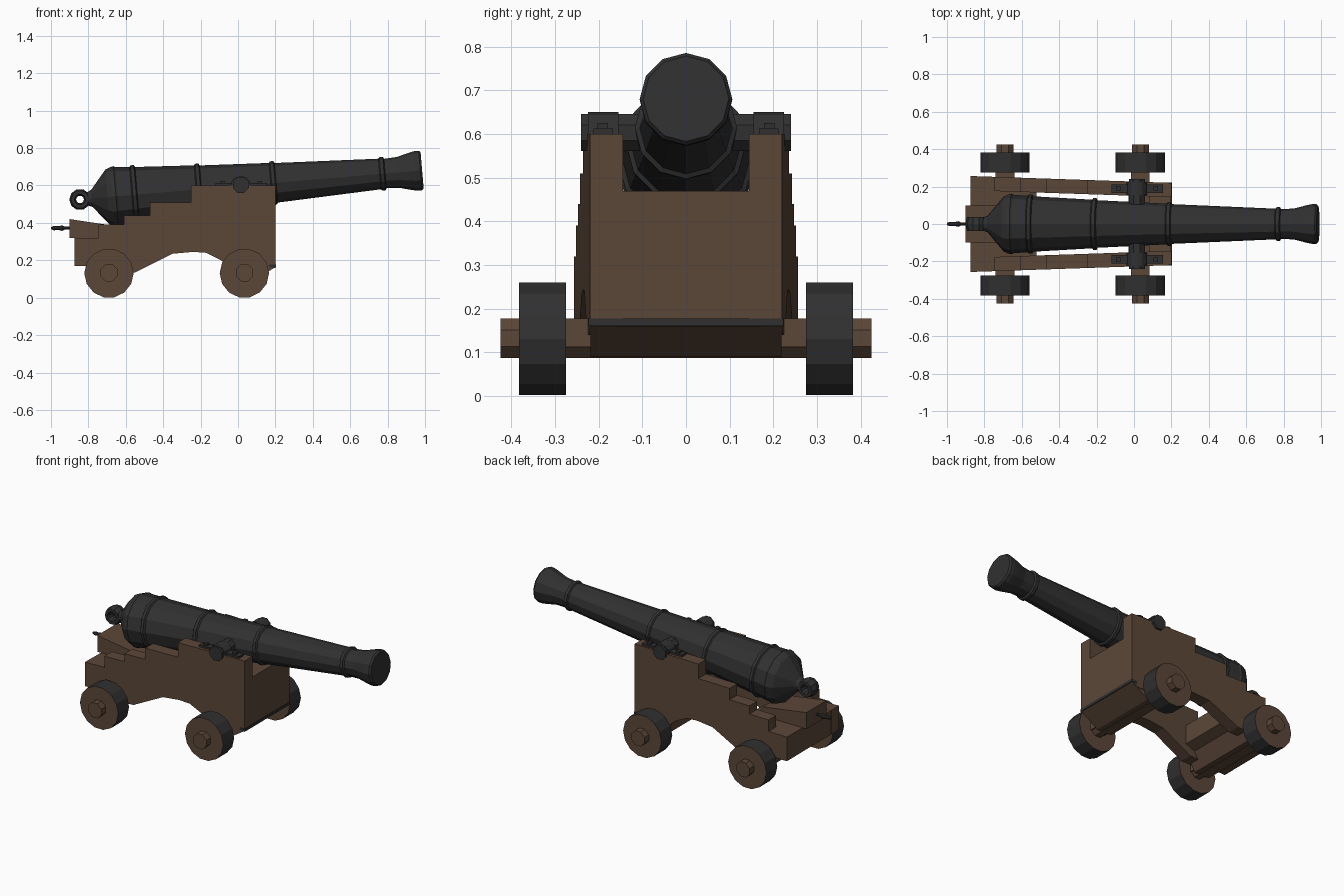
import bpy, bmesh, math
from mathutils import Matrix, Vector

if "Cube" in bpy.data.objects:
    bpy.data.objects.remove(bpy.data.objects["Cube"])


def material(name, rgb):
    m = bpy.data.materials.new(name)
    m.diffuse_color = (*rgb, 1)
    m.use_nodes = True
    m.node_tree.nodes["Principled BSDF"].inputs["Base Color"].default_value = m.diffuse_color
    return m


WOOD = material("brown wood", (0.105, 0.062, 0.039))
IRON = material("dark iron", (0.030, 0.030, 0.031))


def finish(name, bm, *mats):
    bmesh.ops.recalc_face_normals(bm, faces=bm.faces)
    me = bpy.data.meshes.new(name)
    bm.to_mesh(me)
    bm.free()
    ob = bpy.data.objects.new(name, me)
    bpy.context.collection.objects.link(ob)
    for m in mats:
        me.materials.append(m)
    return ob


def prism(name, pts, y_near, y_far, mat):
    """Extrude an x-z outline between two y functions of x."""
    bm = bmesh.new()
    a = [bm.verts.new((x, y_near(x), z)) for x, z in pts]
    b = [bm.verts.new((x, y_far(x), z)) for x, z in pts]
    bm.faces.new(a)
    bm.faces.new(b[::-1])
    n = len(pts)
    for i in range(n):
        j = (i + 1) % n
        bm.faces.new((a[i], b[i], b[j], a[j]))
    return finish(name, bm, mat)


def block(name, x0, x1, y0, y1, z0, z1, mat):
    return prism(name, [(x0, z0), (x1, z0), (x1, z1), (x0, z1)],
                 lambda x: y0, lambda x: y1, mat)


def lathe(name, profile, sides, mtx, mat):
    """Revolve (distance along axis, radius) round local x."""
    bm = bmesh.new()
    rings = [[bm.verts.new((s, r * math.sin(math.tau * i / sides),
                            r * math.cos(math.tau * i / sides)))
              for i in range(sides)] for s, r in profile]
    for p, q in zip(rings, rings[1:]):
        for i in range(sides):
            j = (i + 1) % sides
            bm.faces.new((p[i], p[j], q[j], q[i]))
    bm.faces.new(rings[0])
    bm.faces.new(rings[-1])
    bm.transform(mtx)
    return finish(name, bm, mat)


def rod_y(name, x, z, r, y0, y1, sides, mat):
    mtx = (Matrix.Translation((x, 0, z)) @ Matrix.Rotation(math.pi / 2, 4, 'Z')
           @ Matrix.Rotation(math.pi / sides, 4, 'X'))
    return lathe(name, [(y0, r), (y1, r)], sides, mtx, mat)


# barrel with raised rings, tilted slightly up
TILT = Matrix.Translation((0, 0, 0.597)) @ Matrix.Rotation(-math.atan(0.085), 4, 'Y')
prof = [(-0.82, 0.03), (-0.785, 0.045), (-0.735, 0.105), (-0.70, 0.147),
        (-0.675, 0.158), (-0.655, 0.162), (-0.645, 0.156)]
for s, r in ((-0.555, 0.151), (-0.21, 0.130), (0.19, 0.109), (0.775, 0.082)):
    prof += [(s - 0.015, r), (s - 0.009, r + 0.008), (s + 0.009, r + 0.008), (s + 0.015, r - 0.003)]
prof += [(0.86, 0.083), (0.925, 0.100), (0.955, 0.106), (0.978, 0.106), (0.988, 0.098)]
lathe("barrel", prof, 12, TILT, IRON)

# breech loop: fat ring with its hole facing sideways
bm = bmesh.new()
N, M = 10, 6
grid = [[bm.verts.new((
    -0.845 + (0.039 + 0.018 * math.cos(math.tau * j / M)) * math.cos(math.tau * i / N),
    0.042 * math.sin(math.tau * j / M),
    0.525 + (0.039 + 0.018 * math.cos(math.tau * j / M)) * math.sin(math.tau * i / N)))
    for j in range(M)] for i in range(N)]
for i in range(N):
    for j in range(M):
        k, l = (i + 1) % N, (j + 1) % M
        bm.faces.new((grid[i][j], grid[k][j], grid[k][l], grid[i][l]))
finish("breech_loop", bm, IRON)

# trunnion bar through the barrel
rod_y("trunnion", 0.015, 0.603, 0.046, -0.24, 0.24, 8, IRON)

# stepped side cheeks, closer together at the front
cheek = [(-0.875, 0.17), (-0.875, 0.32), (-0.745, 0.32), (-0.745, 0.39), (-0.61, 0.39),
         (-0.61, 0.44), (-0.47, 0.44), (-0.47, 0.51), (-0.25, 0.51), (-0.25, 0.60),
         (0.20, 0.60), (0.20, 0.165), (0.16, 0.14), (-0.02, 0.14), (-0.09, 0.20),
         (-0.17, 0.24), (-0.24, 0.245), (-0.35, 0.235), (-0.55, 0.135), (-0.74, 0.135), (-0.78, 0.17)]


def outer(x):
    return 0.22 + (0.20 - x) * 0.034


for side, sg in (("left", 1), ("right", -1)):
    prism(side + "_cheek", cheek, lambda x: sg * outer(x),
          lambda x: sg * (outer(x) - 0.076), WOOD)
    lo, hi = sorted((sg * 0.155, sg * 0.224))
    # trunnion cap, its strap and pins
    arc = [(0.015 + 0.055 * math.cos(math.pi * i / 6),
            0.598 + 0.052 * math.sin(math.pi * i / 6)) for i in range(7)]
    prism(side + "_trunnion_cap", arc, lambda x: lo, lambda x: hi, IRON)
    block(side + "_cap_strap", -0.12, 0.155, lo + 0.012, hi - 0.012, 0.598, 0.612, IRON)
    for px in (-0.085, 0.115):
        c = sg * 0.19
        block(side + "_cap_pin", px - 0.012, px + 0.012, c - 0.012, c + 0.012, 0.608, 0.625, IRON)

# front transom and rear bed between the cheeks
block("front_transom", 0.08, 0.199, -0.16, 0.16, 0.16, 0.47, WOOD)
prism("rear_bed", [(-0.874, 0.17), (-0.874, 0.319), (-0.52, 0.319), (-0.52, 0.20), (-0.60, 0.17)],
      lambda x: -0.19, lambda x: 0.19, WOOD)

# axle beams under the carriage
prism("front_axle_beam", [(0.199, 0.163), (0.085, 0.09), (-0.015, 0.09), (-0.03, 0.20), (0.199, 0.20)],
      lambda x: -0.218, lambda x: 0.218, WOOD)
prism("rear_axle_beam", [(-0.80, 0.18), (-0.74, 0.09), (-0.64, 0.09), (-0.58, 0.18)],
      lambda x: -0.235, lambda x: 0.235, WOOD)
block("front_iron_strip", 0.165, 0.203, -0.223, 0.223, 0.161, 0.178, IRON)

# axles and iron-rimmed wooden wheels
for end, ax in (("front", 0.034), ("rear", -0.69)):
    rod_y(end + "_axle", ax, 0.133, 0.049, -0.425, 0.425, 8, WOOD)
    block(end + "_axle_shoulder", ax - 0.05, ax + 0.05, -0.275, 0.275, 0.112, 0.178, WOOD)
    for side, sg in (("left", 1), ("right", -1)):
        w = rod_y(f"{end}_{side}_wheel", ax, 0.131, 0.132, sg * 0.275, sg * 0.382, 14, WOOD)
        w.data.materials.append(IRON)
        for f in w.data.polygons:
            f.material_index = 0 if abs(f.normal.y) > 0.5 else 1

# elevating wedge under the breech and its handle
prism("wedge", [(-0.90, 0.318), (-0.90, 0.42), (-0.60, 0.375), (-0.56, 0.318)],
      lambda x: -0.10, lambda x: 0.10, WOOD)
lathe("wedge_handle", [(-1.0, 0.005), (-0.985, 0.012), (-0.96, 0.010), (-0.94, 0.015), (-0.925, 0.008), (-0.89, 0.008)],
      8, Matrix.Translation((0, 0, 0.372)), IRON)
